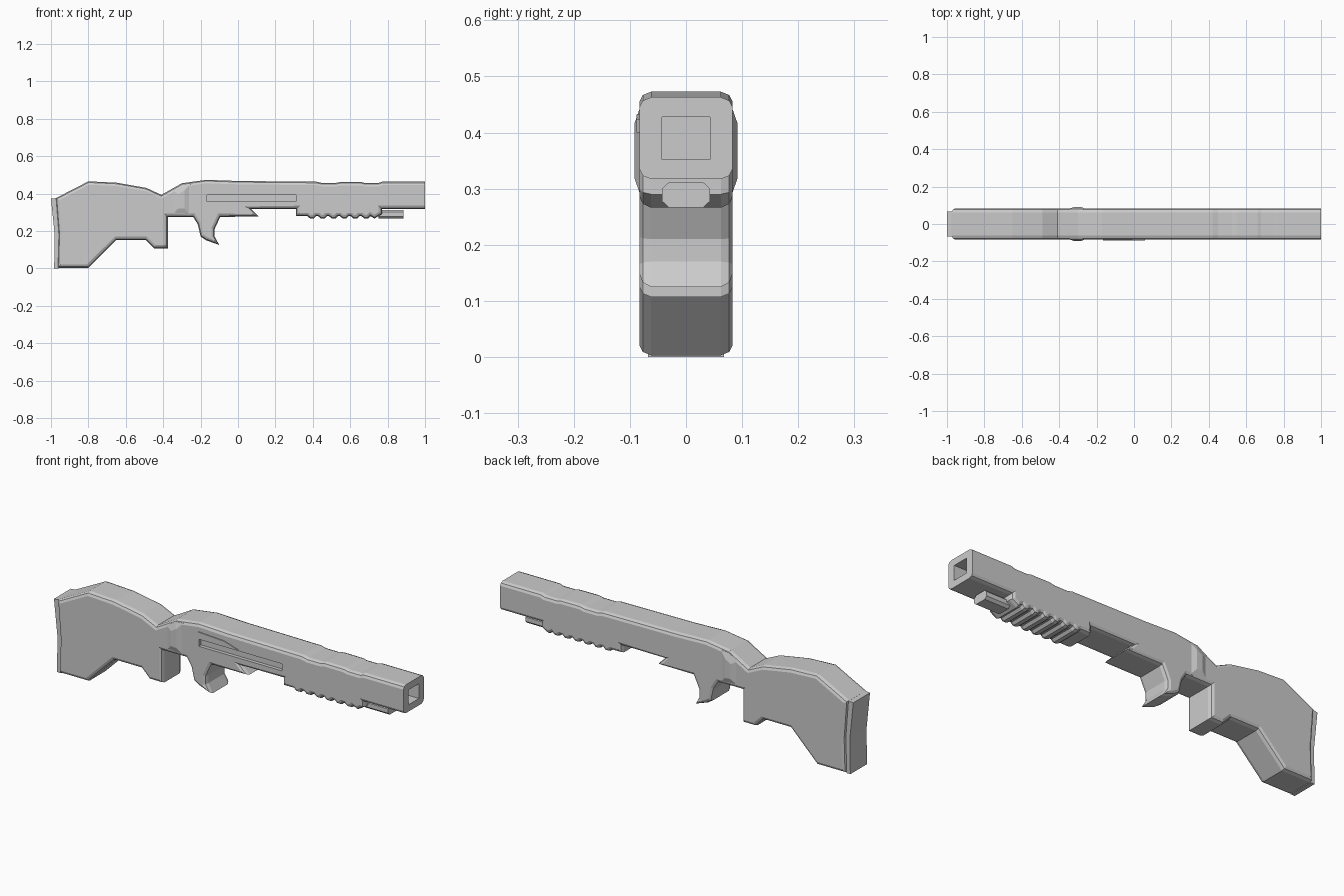
import bpy, bmesh
from mathutils import Vector

if "Cube" in bpy.data.objects:
    bpy.data.objects.remove(bpy.data.objects["Cube"])


def inset(pts, d, flat_x):
    """Move each edge of a closed outline inward by d; edges lying on a flat_x stay put."""
    n = len(pts)
    area = sum(pts[i - 1][0] * pts[i][1] - pts[i][0] * pts[i - 1][1] for i in range(n))
    s = 1 if area > 0 else -1
    lines = []
    for i in range(n):
        a, b = Vector(pts[i]), Vector(pts[(i + 1) % n])
        t = (b - a).normalized()
        nrm = Vector((-t.y, t.x)) * s
        on_flat = any(abs(a.x - f) < 1e-4 and abs(b.x - f) < 1e-4 for f in flat_x)
        lines.append((nrm, 0 if on_flat else d))
    out = []
    for i in range(n):
        (n0, d0), (n1, d1) = lines[i - 1], lines[i]
        det = n0.x * n1.y - n0.y * n1.x
        if abs(det) < 0.05:
            off = n1 * d1
        else:
            off = Vector(((d0 * n1.y - d1 * n0.y) / det, (n0.x * d1 - n1.x * d0) / det))
        if off.length > 2 * d:
            off *= 2 * d / off.length
        out.append(Vector(pts[i]) + off)
    return out


def slab(name, pts, rings, flat_x=(), y=0):
    """Extrude an x-z outline both ways from y; rings are (half width, inset)."""
    bm = bmesh.new()
    n = len(pts)
    layers = [(-h, c) for h, c in reversed(rings)] + list(rings)
    loops = [[bm.verts.new((p[0], y + h, p[1])) for p in inset(pts, c, flat_x)]
             for h, c in layers]
    for a, b in zip(loops, loops[1:]):
        for i in range(n):
            j = (i + 1) % n
            bm.faces.new((a[i], a[j], b[j], b[i]))
    bm.faces.new(loops[0])
    bm.faces.new(loops[-1])
    bmesh.ops.recalc_face_normals(bm, faces=bm.faces)
    me = bpy.data.meshes.new(name)
    bm.to_mesh(me)
    bm.free()
    ob = bpy.data.objects.new(name, me)
    bpy.context.collection.objects.link(ob)
    return ob


def rect(x0, x1, z0, z1):
    return [(x0, z0), (x1, z0), (x1, z1), (x0, z1)]


def cut(target, cutter):
    cutter.hide_render = True
    cutter.hide_viewport = True
    m = target.modifiers.new("cut", 'BOOLEAN')
    m.operation = 'DIFFERENCE'
    m.solver = 'EXACT'
    m.object = cutter


ROUND = [(0.062, 0), (0.077, 0.006), (0.083, 0.018)]

# shoulder stock
slab("stock", [(-0.975, 0.375), (-0.80, 0.465), (-0.65, 0.458), (-0.49, 0.43),
               (-0.41, 0.393), (-0.30, 0.455), (-0.30, 0.275), (-0.375, 0.275),
               (-0.375, 0.107), (-0.45, 0.107), (-0.495, 0.152), (-0.65, 0.152),
               (-0.80, 0.003), (-0.965, 0.003), (-0.96, 0.18)], ROUND, flat_x=(-0.30,))

# butt plate
slab("butt_plate", [(-1.0, 0.372), (-0.97, 0.375), (-0.955, 0.18), (-0.96, 0.0),
                    (-0.983, 0.0), (-0.98, 0.18)], [(0.068, 0)])

# receiver, trigger, pump grip and barrel in one side outline
top = [(-0.30, 0.455), (-0.17, 0.473), (0.0, 0.467), (0.42, 0.463), (0.45, 0.456),
       (0.52, 0.456), (0.55, 0.462), (0.66, 0.461), (0.68, 0.456), (0.75, 0.456),
       (0.77, 0.463), (1.0, 0.463)]
ridges = []
for i in range(6):
    x = 0.37 + i * 0.058
    ridges += [(x, 0.279), (x + 0.015, 0.267), (x + 0.036, 0.267), (x + 0.048, 0.279)]
pump = [(0.31, 0.317), (0.31, 0.279)] + ridges + [(0.73, 0.266), (0.77, 0.29), (0.77, 0.317)]
trigger = [(-0.24, 0.275), (-0.215, 0.235), (-0.20, 0.17), (-0.17, 0.15), (-0.10, 0.125),
           (-0.125, 0.17), (-0.125, 0.21), (-0.095, 0.275)]
under = [(-0.30, 0.275)] + trigger + [(0.11, 0.277), (0.07, 0.317)] + pump + [(1.0, 0.317)]
body = slab("receiver_and_barrel", top + under[::-1], ROUND, flat_x=(-0.30, 1.0))

# square bore and side slot
cut(body, slab("bore_cutter", rect(0.88, 1.1, 0.352, 0.428), [(0.043, 0)]))
cut(body, slab("slot_cutter", rect(-0.165, 0.31, 0.357, 0.393), [(0.02, 0)], y=-0.085))

# bolt cover above the slot
slab("bolt_cover", [(-0.165, 0.40), (-0.165, 0.432), (-0.02, 0.424), (0.06, 0.40)],
     [(0.007, 0)], y=-0.081)

# raised collar where stock meets receiver
slab("collar", [(-0.35, 0.29), (-0.35, 0.415), (-0.30, 0.447), (-0.255, 0.45), (-0.255, 0.285)],
     [(0.080, 0), (0.092, 0.032)])

# magazine tube under the barrel
slab("magazine_tube", rect(0.75, 0.885, 0.266, 0.312), [(0.03, 0), (0.043, 0.012)],
     flat_x=(0.75, 0.885))
